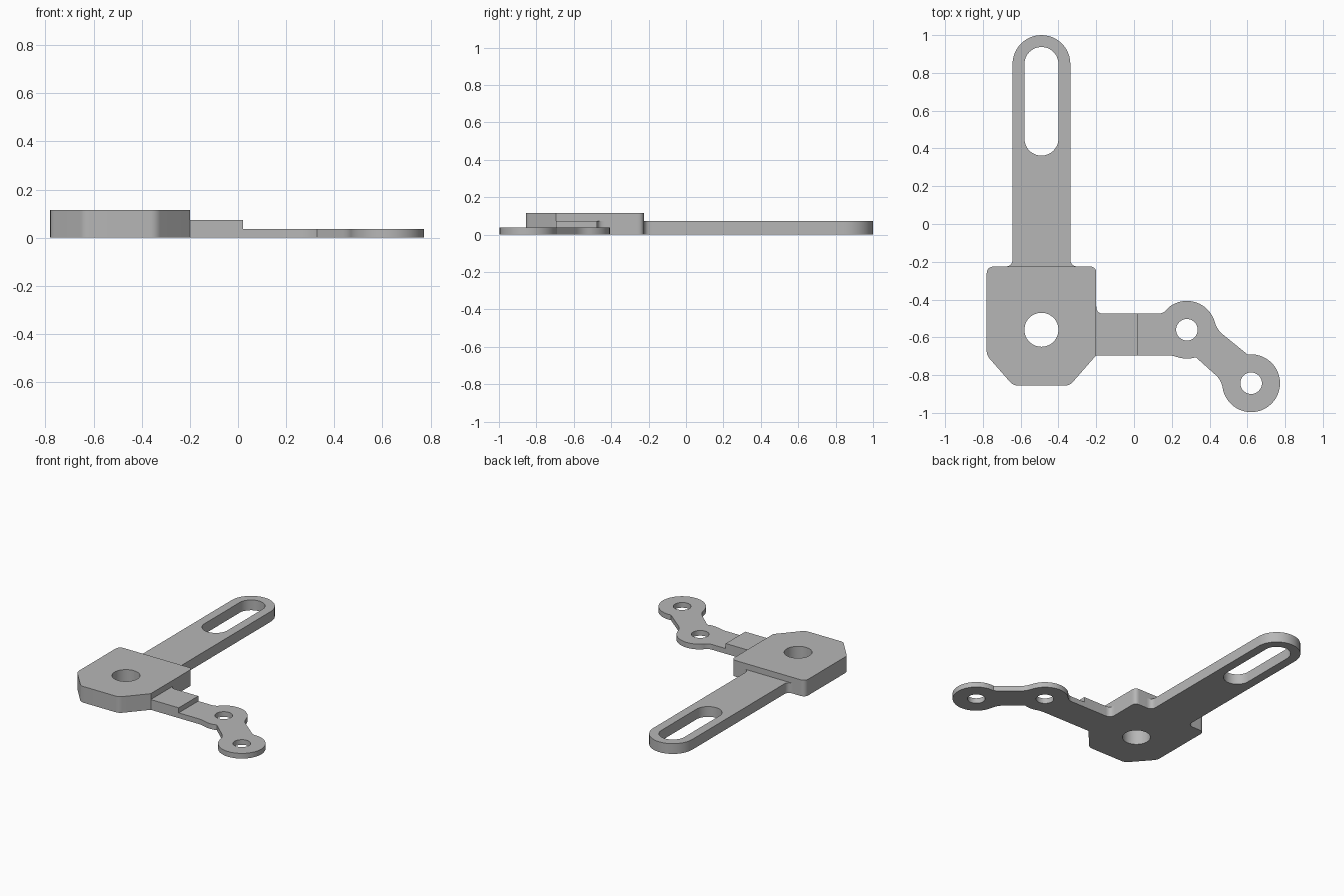
import bpy
import bmesh
from math import cos, sin, radians
from mathutils import Vector

cube = bpy.data.objects.get("Cube")
if cube:
    bpy.data.objects.remove(cube, do_unlink=True)

grey = bpy.data.materials.new("plain grey")
grey.use_nodes = True
colour = (0.47, 0.47, 0.47, 1)
grey.diffuse_color = colour
bsdf = next(n for n in grey.node_tree.nodes if n.type == "BSDF_PRINCIPLED")
bsdf.inputs["Base Color"].default_value = colour
bsdf.inputs["Roughness"].default_value = 0.6


def arc(cx, cy, r, start, end):
    """Points along an arc, angles in degrees."""
    n = max(4, round(abs(end - start) / 7.5))
    angles = [radians(start + (end - start) * i / n) for i in range(n + 1)]
    return [(cx + r * cos(a), cy + r * sin(a)) for a in angles]


def outline(points):
    """Closed outline; a third value on a point rounds that corner."""
    out = []
    for i, p in enumerate(points):
        here = Vector(p[:2])
        if len(p) == 2:
            out.append(here)
            continue
        before = Vector(points[i - 1][:2])
        after = Vector(points[(i + 1) % len(points)][:2])
        a = here + (before - here).normalized() * p[2]
        b = here + (after - here).normalized() * p[2]
        for k in range(9):
            t = k / 8
            out.append(a * (1 - t) ** 2 + here * 2 * t * (1 - t) + b * t ** 2)
    return [p for i, p in enumerate(out) if (p - out[i - 1]).length > 1e-4]


def plate(name, height, border, *holes):
    """Flat solid standing on the ground with holes cut through."""
    bm = bmesh.new()
    for loop in (border, *holes):
        verts = [bm.verts.new((p[0], p[1], 0)) for p in outline(loop)]
        for i, v in enumerate(verts):
            bm.edges.new((verts[i - 1], v))
    bmesh.ops.triangle_fill(bm, edges=bm.edges[:], use_beauty=True)
    top = bmesh.ops.extrude_face_region(bm, geom=bm.faces[:], use_keep_orig=True)
    moved = [g for g in top["geom"] if isinstance(g, bmesh.types.BMVert)]
    bmesh.ops.translate(bm, verts=moved, vec=(0, 0, height))
    bmesh.ops.recalc_face_normals(bm, faces=bm.faces[:])
    mesh = bpy.data.meshes.new(name)
    bm.to_mesh(mesh)
    bm.free()
    mesh.materials.append(grey)
    obj = bpy.data.objects.new(name, mesh)
    bpy.context.collection.objects.link(obj)
    bpy.ops.object.select_all(action="DESELECT")
    obj.select_set(True)
    bpy.context.view_layer.objects.active = obj
    bpy.ops.object.shade_smooth_by_angle(angle=radians(25))
    return obj


def circle(cx, cy, r):
    return arc(cx, cy, r, 0, 360)[:-1]


# Thick block with chamfered front corners and a pivot hole
pivot_x, pivot_y = -0.49, -0.56
back, right = -0.225, -0.2
plate("pivot_block", 0.115,
      [(-0.78, back, 0.04), (-0.78, -0.695, 0.025), (-0.64, -0.855, 0.025),
       (-0.34, -0.855, 0.025), (right, -0.695), (right, back, 0.035)],
      circle(pivot_x, pivot_y, 0.09))

# Long arm with a round end, filleted root and slot
w, tip = 0.153, 0.847
plate("slotted_arm", 0.073,
      [(pivot_x - w - 0.04, back), (pivot_x + w + 0.04, back),
       (pivot_x + w, back, 0.04)]
      + arc(pivot_x, tip, w, 0, 180)
      + [(pivot_x - w, back, 0.04)],
      arc(pivot_x, tip, 0.09, 0, 180) + arc(pivot_x, 0.452, 0.09, 180, 360))

# Raised step beside the block
low, high, step_end = -0.695, -0.475, 0.02
plate("side_step", 0.073,
      [(right, low), (step_end, low), (step_end, high),
       (right, high, 0.04), (right, high + 0.04)])

# Thin bent link with two round bosses
inner, outer = (0.28, -0.56), (0.62, -0.843)
plate("thin_link", 0.037,
      [(step_end, low), (0.195, low, 0.02)]
      + arc(*inner, w, -103, -72)
      + [(0.455, -0.82, 0.03)]
      + arc(*outer, w, 187, 457)
      + [(0.44, -0.56, 0.04)]
      + arc(*inner, w, 20, 129)
      + [(0.155, high, 0.03), (step_end, high)],
      circle(*inner, 0.057), circle(*outer, 0.057))
